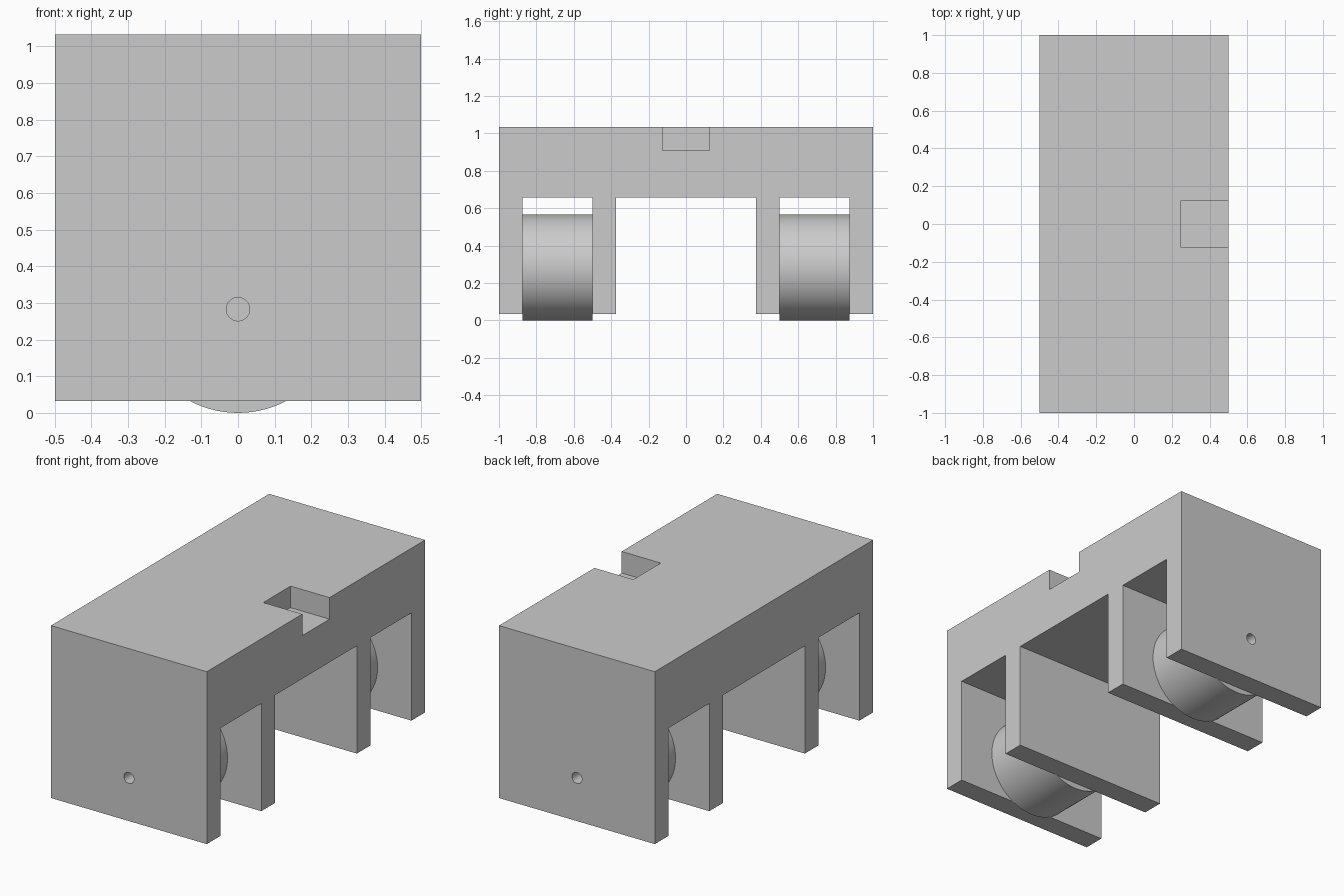
import bpy, bmesh, math
from mathutils import Matrix

if "Cube" in bpy.data.objects:
    bpy.data.objects.remove(bpy.data.objects["Cube"])

WHEEL_R = 0.283
BASE, CEILING, TOP = 0.033, 0.658, 1.033

grey = bpy.data.materials.new("plain_grey")
grey.use_nodes = True
colour = (0.6, 0.6, 0.6, 1)
grey.diffuse_color = colour
grey.node_tree.nodes["Principled BSDF"].inputs["Base Color"].default_value = colour


def add_object(name, bm):
    bmesh.ops.recalc_face_normals(bm, faces=bm.faces)
    mesh = bpy.data.meshes.new(name)
    bm.to_mesh(mesh)
    bm.free()
    mesh.materials.append(grey)
    obj = bpy.data.objects.new(name, mesh)
    bpy.context.collection.objects.link(obj)
    return obj


def cylinder(name, radius, y0, y1, sides):
    """Cylinder lying along y at axle height."""
    bm = bmesh.new()
    place = Matrix.Translation((0, (y0 + y1) / 2, WHEEL_R)) @ Matrix.Rotation(math.pi / 2, 4, "X")
    bmesh.ops.create_cone(bm, cap_ends=True, segments=sides, radius1=radius,
                          radius2=radius, depth=abs(y1 - y0), matrix=place)
    return add_object(name, bm)


def cut(target, cutter):
    mod = target.modifiers.new("cut_" + cutter.name, "BOOLEAN")
    mod.operation = "DIFFERENCE"
    mod.solver = "EXACT"
    mod.object = cutter
    cutter.hide_render = True
    cutter.hide_set(True)
    cutter.display_type = "WIRE"


def smooth(obj):
    bpy.ops.object.select_all(action="DESELECT")
    obj.select_set(True)
    bpy.context.view_layer.objects.active = obj
    bpy.ops.object.shade_smooth_by_angle(angle=math.radians(30))


# Body: side profile with four legs, extruded across the width
half = [(1, TOP), (1, BASE), (0.875, BASE), (0.875, CEILING), (0.5, CEILING),
        (0.5, BASE), (0.375, BASE), (0.375, CEILING)]
profile = half + [(-y, z) for y, z in reversed(half)]
bm = bmesh.new()
face = bm.faces.new([bm.verts.new((-0.5, y, z)) for y, z in profile])
side = bmesh.ops.extrude_face_region(bm, geom=[face])
bmesh.ops.translate(bm, vec=(1, 0, 0),
                    verts=[v for v in side["geom"] if isinstance(v, bmesh.types.BMVert)])
body = add_object("body", bm)

# Square notch in the top edge
bm = bmesh.new()
bmesh.ops.create_cube(bm, size=0.25, matrix=Matrix.Translation((0.375, 0, TOP))
                      @ Matrix.Diagonal((1.0, 1, 1, 1)))
for v in bm.verts:
    if v.co.x > 0.4:
        v.co.x = 0.6
cut(body, add_object("notch_cutter", bm))

# Wheels between each pair of legs, and axle holes in the outer legs
for name, s in (("front", -1), ("back", 1)):
    smooth(cylinder(name + "_wheel", WHEEL_R, s * 0.5, s * 0.875, 96))
    cut(body, cylinder(name + "_axle_hole_cutter", 0.032, s * 0.86, s * 1.1, 32))
smooth(body)
